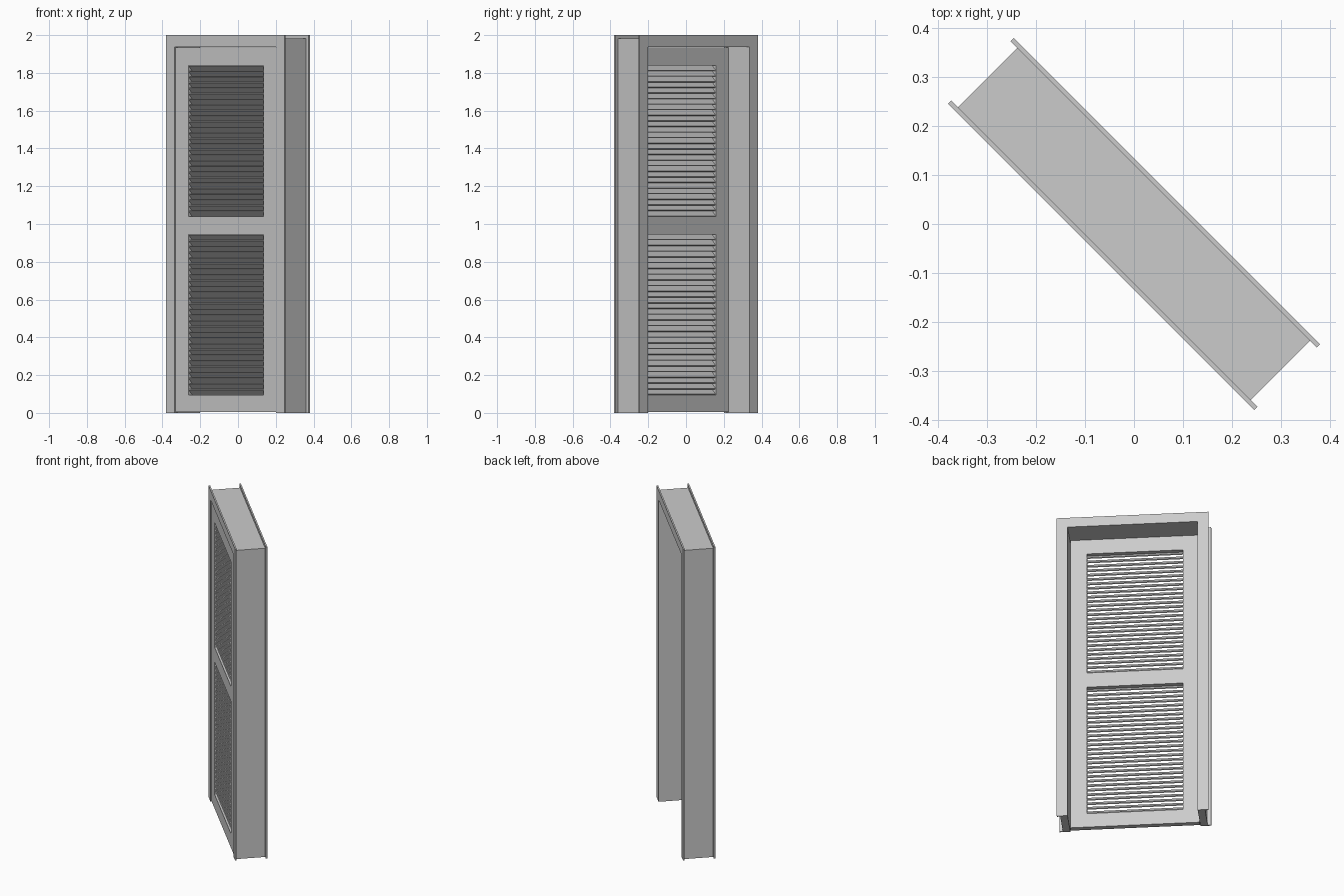
import bpy
import math
from mathutils import Matrix

cube = bpy.data.objects.get("Cube")
if cube:
    bpy.data.objects.remove(cube, do_unlink=True)

# Single painted-wood colour
paint = bpy.data.materials.new("light_grey_paint")
paint.use_nodes = True
GREY = (0.6, 0.6, 0.6, 1)
paint.diffuse_color = GREY
paint.node_tree.nodes["Principled BSDF"].inputs["Base Color"].default_value = GREY

# The whole doorway stands turned 45 degrees: u runs along it, n through it
TURN = Matrix.Rotation(-math.pi / 4, 4, 'Z')


def box(name, u, n, z, tilt=0.0):
    """Box between (min, max) pairs, tilted about its own long axis."""
    pairs = (u, n, z)
    centre = Matrix.Translation([(a + b) / 2 for a, b in pairs])
    size = Matrix.Diagonal([b - a for a, b in pairs] + [1])
    bpy.ops.mesh.primitive_cube_add(size=1)
    ob = bpy.context.object
    ob.name = name
    ob.data.transform(TURN @ centre @ Matrix.Rotation(tilt, 4, 'X') @ size)
    ob.data.materials.append(paint)
    return ob


def sides(name, inner, outer, n, z):
    """Mirrored pair of uprights."""
    box("right_" + name, (-outer, -inner), n, z)
    box("left_" + name, (inner, outer), n, z)


OPEN, JAMB, TRIM = 0.38, 0.423, 0.443
FACE, DEPTH = 0.095, 0.086
HEAD = 1.938

# Jambs and head
sides("jamb", OPEN, JAMB, (-DEPTH, DEPTH), (0, HEAD))
box("head", (-JAMB, JAMB), (-DEPTH, DEPTH), (HEAD, 1.982))

# Flat casing on both faces
for label, n in (("front", (-FACE, -DEPTH)), ("back", (DEPTH, FACE))):
    sides(label + "_casing", OPEN, TRIM, n, (0, HEAD))
    box(label + "_casing_top", (-TRIM, TRIM), n, (HEAD, 2))

# Door frame: stiles and rails
DOOR = (-0.09, -0.057)
PANEL = 0.28
EDGE = OPEN - 0.003
sides("door_stile", PANEL, EDGE, DOOR, (0.005, HEAD - 0.004))
for label, z in (("bottom", (0.005, 0.095)), ("middle", (0.945, 1.04)),
                 ("top", (1.84, HEAD - 0.004))):
    box(label + "_rail", (-PANEL, PANEL), DOOR, z)

# Louvre slats, high at the front and low at the back
MID = sum(DOOR) / 2
for label, low, high in (("lower", 0.095, 0.945), ("upper", 1.04, 1.84)):
    count = round((high - low) / 0.03)
    pitch = (high - low) / count
    for i in range(count):
        z = low + (i + 0.5) * pitch
        box(f"{label}_slat_{i + 1}", (-PANEL, PANEL), (MID - 0.019, MID + 0.019),
            (z - 0.003, z + 0.003), -math.pi / 4)
